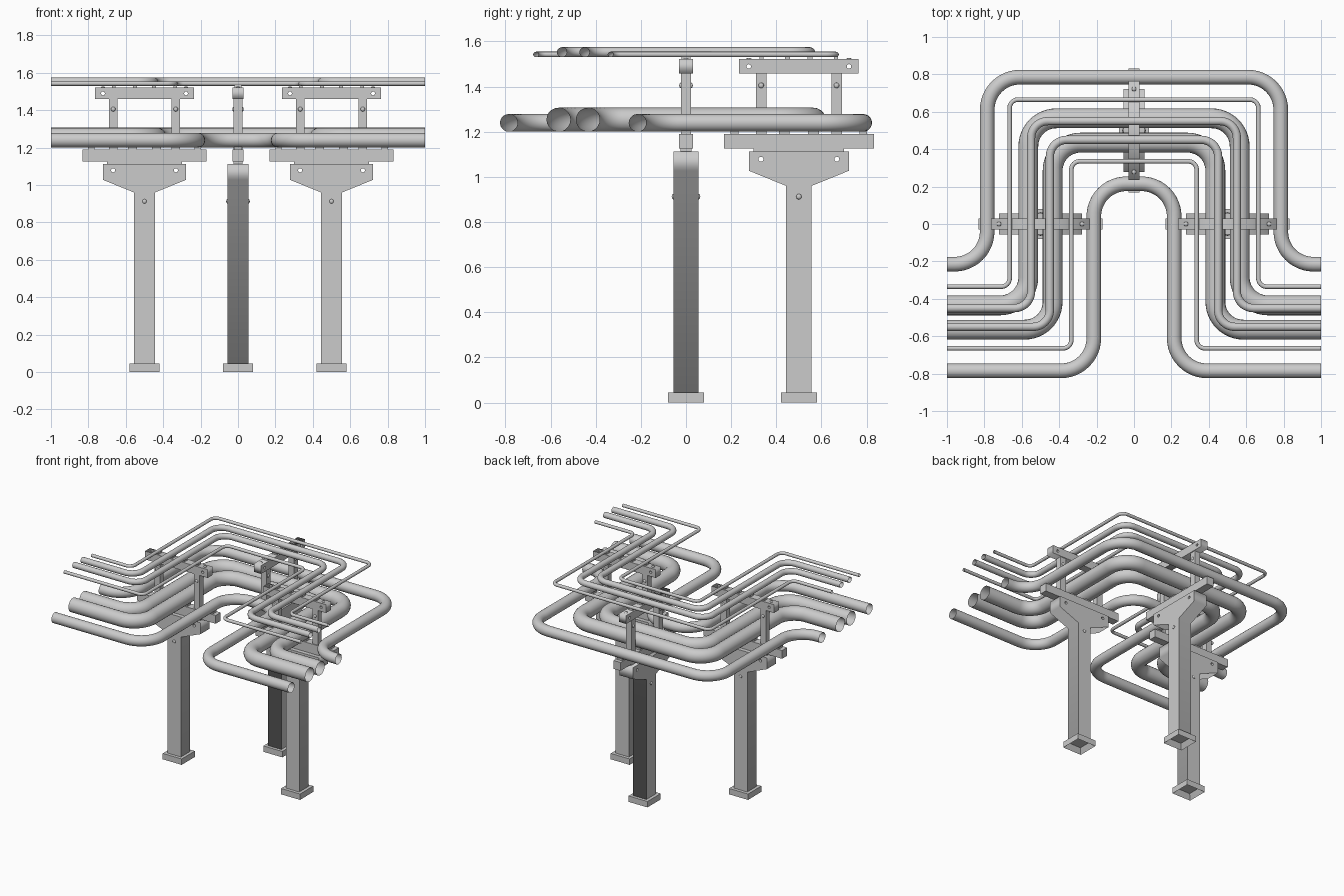
import bpy, bmesh, math
from mathutils import Vector, Matrix

if "Cube" in bpy.data.objects:
    bpy.data.objects.remove(bpy.data.objects["Cube"])


def link(name, mesh, matrix=Matrix()):
    ob = bpy.data.objects.new(name, mesh)
    ob.matrix_world = matrix
    bpy.context.collection.objects.link(ob)
    return ob


def to_mesh(ob):
    bpy.ops.object.select_all(action='DESELECT')
    ob.select_set(True)
    bpy.context.view_layer.objects.active = ob
    bpy.ops.object.convert(target='MESH')
    return bpy.context.view_layer.objects.active


def box(name, m, x, y, z0, z1, sx, sy):
    bm = bmesh.new()
    bmesh.ops.create_cube(bm, size=1, matrix=Matrix.Translation((x, y, (z0 + z1) / 2))
                          @ Matrix.Diagonal((sx, sy, z1 - z0, 1)))
    me = bpy.data.meshes.new(name)
    bm.to_mesh(me)
    bm.free()
    return link(name, me, m)


def dome(name, m, pos, squash):
    bm = bmesh.new()
    bmesh.ops.create_uvsphere(bm, u_segments=12, v_segments=8, radius=0.012,
                              matrix=Matrix.Translation(pos) @ Matrix.Diagonal((*squash, 1)))
    for f in bm.faces:
        f.smooth = True
    me = bpy.data.meshes.new(name)
    bm.to_mesh(me)
    bm.free()
    return link(name, me, m)


def plate(name, m, outline, holes, thick):
    """Outline in x-z, with round through-holes, extruded along y."""
    cu = bpy.data.curves.new(name, 'CURVE')
    cu.dimensions, cu.fill_mode, cu.extrude = '2D', 'BOTH', thick / 2
    loops = [outline]
    for hx, hz, r in holes:
        loops.append([(hx + r * math.cos(a * math.pi / 8), hz + r * math.sin(a * math.pi / 8))
                      for a in range(16)])
    for pts in loops:
        sp = cu.splines.new('POLY')
        sp.points.add(len(pts) - 1)
        for p, q in zip(sp.points, pts):
            p.co = (q[0], q[1], 0, 1)
        sp.use_cyclic_u = True
    return to_mesh(link(name, cu, m @ Matrix.Rotation(math.pi / 2, 4, 'X')))


def pipe(name, d, r, z, bend):
    """Expansion-loop pipe: offset d from centre, pipe radius r, filleted corners."""
    e = d - 1
    pts = [Vector((x, y, z)) for x, y in
           [(-1, e), (-d, e), (-d, d), (d, d), (d, e), (1, e)]]
    path = [pts[0]]
    for a, b, c in zip(pts, pts[1:], pts[2:]):
        u, v = (a - b).normalized(), (c - b).normalized()
        centre = b + (u + v) * bend
        for i in range(13):
            t = i / 12 * math.pi / 2
            path.append(centre - v * bend * math.cos(t) - u * bend * math.sin(t))
    path.append(pts[-1])
    cu = bpy.data.curves.new(name, 'CURVE')
    cu.dimensions, cu.twist_mode = '3D', 'Z_UP'
    cu.bevel_depth, cu.bevel_resolution = r, 8
    sp = cu.splines.new('POLY')
    sp.points.add(len(path) - 1)
    for p, q in zip(sp.points, path):
        p.co = (*q, 1)
    ob = to_mesh(link(name, cu))
    bpy.ops.object.shade_smooth_by_angle(angle=math.radians(40))


# Pipes: lower and upper decks (offset, radius, bend)
LOWER = [(0.215, 0.039, 0.175), (0.435, 0.053, 0.15), (0.565, 0.053, 0.15), (0.785, 0.039, 0.175)]
UPPER = [(0.335, 0.012, 0.045), (0.45, 0.022, 0.09), (0.55, 0.022, 0.09), (0.665, 0.012, 0.045)]
for deck, rows, z in (("lower", LOWER, 1.2), ("upper", UPPER, 1.53)):
    for i, (d, r, bend) in enumerate(rows):
        pipe(f"{deck}_pipe_{i + 1}", d, r, z + r, bend)


def support(tag, m):
    # Hollow footing
    foot = box(tag + "_footing", m, 0, 0, 0, 0.045, 0.16, 0.16)
    bm = bmesh.new()
    bm.from_mesh(foot.data)
    under = min(bm.faces, key=lambda f: f.calc_center_median().z)
    bmesh.ops.inset_region(bm, faces=[under], thickness=0.03)
    bmesh.ops.translate(bm, verts=under.verts, vec=(0, 0, 0.04))
    bm.to_mesh(foot.data)
    bm.free()
    # Column with flared head
    half = [(0.057, 0.045), (0.057, 0.96), (0.222, 1.027), (0.222, 1.113)]
    plate(tag + "_column", m, half + [(-x, z) for x, z in reversed(half)],
          [(s * 0.168, 1.078, 0.011) for s in (-1, 1)], 0.112)
    # Lower crossbeam on a spacer
    box(tag + "_spacer", m, 0, 0, 1.112, 1.127, 0.40, 0.05)
    box(tag + "_lower_beam", m, 0, 0, 1.126, 1.189, 0.665, 0.06)
    # Upper crossbeam with end holes
    plate(tag + "_upper_beam", m, [(-0.265, 1.458), (0.265, 1.458), (0.265, 1.521), (-0.265, 1.521)],
          [(s * 0.222, 1.489, 0.010) for s in (-1, 1)], 0.06)
    # Pipe pads
    for i, (d, r, b) in enumerate(LOWER):
        box(f"{tag}_lower_pad_{i + 1}", m, d - 0.5, 0, 1.188, 1.203, r * 0.9, 0.045)
    for i, (d, r, b) in enumerate(UPPER):
        box(f"{tag}_upper_pad_{i + 1}", m, d - 0.5, 0, 1.52, 1.533, max(r, 0.018), 0.04)
    # Uprights and bolts
    for s in (-1, 1):
        side = "a" if s < 0 else "b"
        box(f"{tag}_upright_{side}", m, s * 0.167, 0, 1.188, 1.459, 0.047, 0.046)
        dome(f"{tag}_column_bolt_{side}", m, (0, s * 0.056, 0.912), (1, 0.6, 1))
        dome(f"{tag}_beam_bolt_{side}", m, (s * 0.222, 0, 1.521), (1, 1, 0.5))
        for t in (-1, 1):
            dome(f"{tag}_upright_bolt_{side}{'f' if t < 0 else 'r'}", m,
                 (s * 0.167, t * 0.023, 1.405), (1, 0.6, 1))


# Three supports: one per leg of the loop
support("left", Matrix.Translation((-0.5, 0, 0)))
support("right", Matrix.Translation((0.5, 0, 0)) @ Matrix.Rotation(math.pi, 4, 'Z'))
support("back", Matrix.Translation((0, 0.5, 0)) @ Matrix.Rotation(math.pi / 2, 4, 'Z'))
